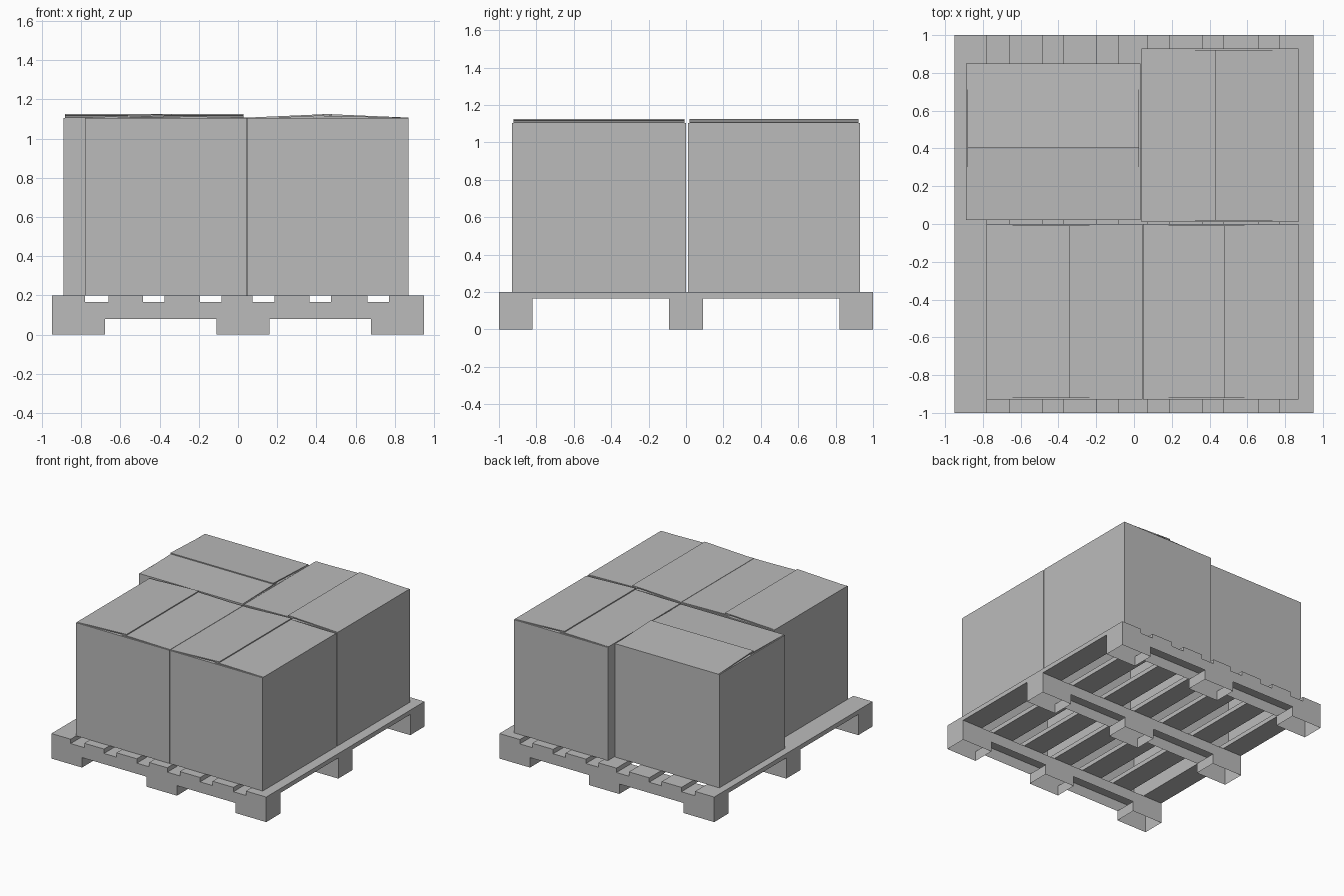
import bpy, bmesh
from mathutils import Vector

if "Cube" in bpy.data.objects:
    bpy.data.objects.remove(bpy.data.objects["Cube"], do_unlink=True)

grey = bpy.data.materials.new("plain grey")
grey.use_nodes = True
colour = (0.5, 0.5, 0.5, 1)
grey.diffuse_color = colour
grey.node_tree.nodes["Principled BSDF"].inputs["Base Color"].default_value = colour

DECK, TOP = 0.2, 1.105


def prism(name, outline, push, open_bottom=False):
    """Extrude a flat outline along a vector, optionally without undersides."""
    bm = bmesh.new()
    face = bm.faces.new([bm.verts.new(p) for p in outline])
    ext = bmesh.ops.extrude_face_region(bm, geom=[face], use_keep_orig=True)
    moved = [v for v in ext["geom"] if isinstance(v, bmesh.types.BMVert)]
    bmesh.ops.translate(bm, verts=moved, vec=Vector(push))
    bmesh.ops.recalc_face_normals(bm, faces=bm.faces)
    if open_bottom:
        under = [f for f in bm.faces if f.normal.z < -0.9]
        bmesh.ops.delete(bm, geom=under, context="FACES")
    mesh = bpy.data.meshes.new(name)
    bm.to_mesh(mesh)
    bm.free()
    mesh.materials.append(grey)
    obj = bpy.data.objects.new(name, mesh)
    bpy.context.collection.objects.link(obj)
    return obj


def block(name, x0, x1, y0, y1, z0, z1, open_bottom=False):
    base = [(x0, y0, z0), (x1, y0, z0), (x1, y1, z0), (x0, y1, z0)]
    return prism(name, base, (0, 0, z1 - z0), open_bottom)


# Pallet: three hollow notched stringers
notched = [(-0.95, 0.165), (-0.95, 0), (-0.68, 0), (-0.68, 0.08), (-0.11, 0.08),
           (-0.11, 0), (0.16, 0), (0.16, 0.08), (0.68, 0.08), (0.68, 0),
           (0.95, 0), (0.95, 0.165)]
for label, y in (("front", -1), ("middle", -0.09), ("back", 0.82)):
    prism(label + "_stringer", [(x, y, z) for x, z in notched], (0, 0.18, 0), True)

# Pallet: deck boards running front to back
edges = [-0.95, -0.78, -0.66, -0.485, -0.375, -0.195, -0.085,
         0.075, 0.185, 0.365, 0.475, 0.66, 0.77, 0.95]
for i in range(0, len(edges), 2):
    block(f"deck_board_{i // 2 + 1}", edges[i], edges[i + 1], -1, 1, 0.165, DECK)


def flap(name, hinge, seam, start, end, axis, z_hinge, z_seam):
    """Thin sloping lid panel between its hinge and the seam."""
    thick = 0.008
    section = [(hinge, z_hinge), (seam, z_seam),
               (seam, z_seam + thick), (hinge, z_hinge + thick)]
    if axis == "x":
        prism(name, [(a, start, z) for a, z in section], (0, end - start, 0))
    else:
        prism(name, [(start, a, z) for a, z in section], (end - start, 0, 0))


def carton(name, x0, x1, y0, y1, axis, seam, upper):
    """Open-bottomed carton whose two lid flaps overlap at the seam."""
    block(name, x0, x1, y0, y1, DECK, TOP, True)
    lo, hi, start, end = (x0, x1, y0, y1) if axis == "x" else (y0, y1, x0, x1)
    start, end = start + 0.008, end - 0.008
    for side, hinge in (("low", lo), ("high", hi)):
        on_top = side == upper
        overlap = 0 if on_top else (0.04 if side == "low" else -0.04)
        flap(f"{name}_{side}_flap", hinge, seam + overlap, start, end, axis,
             TOP - 0.006, TOP + (0.013 if on_top else 0.003))


# Four cartons stacked on the deck
carton("back_right_carton", -0.89, 0.035, 0.02, 0.85, "y", 0.405, "high")
carton("back_left_carton", 0.04, 0.87, 0.01, 0.93, "x", 0.43, "high")
carton("front_right_carton", -0.78, 0.045, -0.93, 0.0, "x", -0.34, "low")
carton("front_left_carton", 0.048, 0.87, -0.93, 0.0, "x", 0.48, "low")
